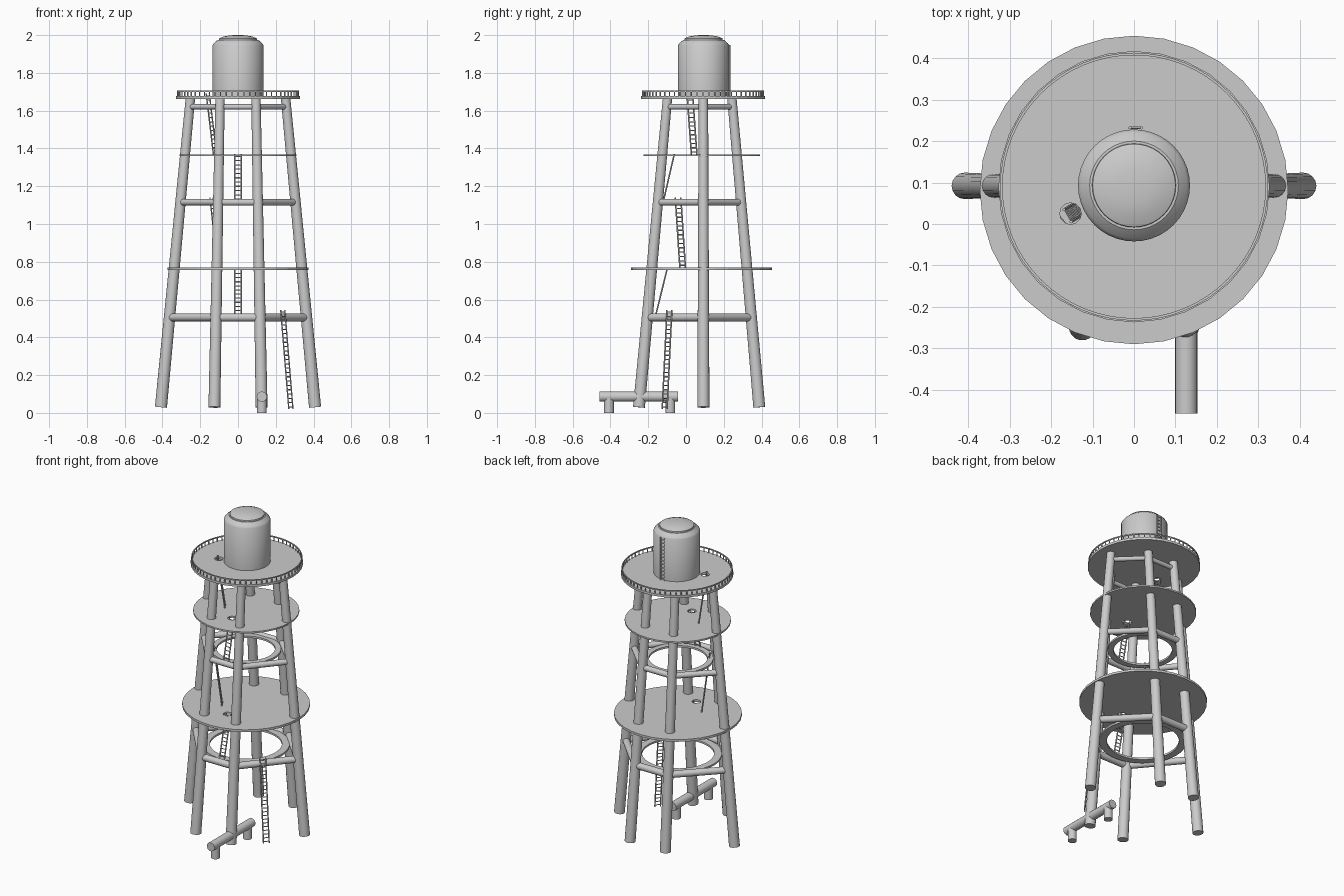
import bpy, bmesh, math
from mathutils import Vector, Matrix

if "Cube" in bpy.data.objects:
    bpy.data.objects.remove(bpy.data.objects["Cube"])

CY = 0.085  # tower axis in y


def make(name, bm, smooth=True):
    bmesh.ops.recalc_face_normals(bm, faces=bm.faces)
    me = bpy.data.meshes.new(name)
    bm.to_mesh(me)
    bm.free()
    ob = bpy.data.objects.new(name, me)
    bpy.context.collection.objects.link(ob)
    if smooth:
        bpy.ops.object.select_all(action='DESELECT')
        ob.select_set(True)
        bpy.context.view_layer.objects.active = ob
        bpy.ops.object.shade_smooth_by_angle(angle=math.radians(35))
    return ob


def tube(bm, a, b, r1, r2=None, n=16):
    a, b = Vector(a), Vector(b)
    d = b - a
    m = Matrix.Translation((a + b) / 2) @ d.to_track_quat('Z', 'Y').to_matrix().to_4x4()
    bmesh.ops.create_cone(bm, cap_ends=True, segments=n, radius1=r1,
                          radius2=r1 if r2 is None else r2, depth=d.length, matrix=m)


def lathe(name, profile, n, center, closed=False):
    bm = bmesh.new()
    rings = []
    for r, z in profile:
        if r == 0:
            rings.append([bm.verts.new((center[0], center[1], z))] * n)
        else:
            rings.append([bm.verts.new((center[0] + r * math.cos(2 * math.pi * i / n),
                                        center[1] + r * math.sin(2 * math.pi * i / n), z))
                          for i in range(n)])
    pairs = list(zip(rings, rings[1:])) + ([(rings[-1], rings[0])] if closed else [])
    for p, q in pairs:
        for i in range(n):
            j = (i + 1) % n
            bm.faces.new(list(dict.fromkeys((p[i], p[j], q[j], q[i]))))
    return make(name, bm)


def platform(name, r, z0, z1, hole, cy):
    bm = bmesh.new()
    tube(bm, (0, cy, z0), (0, cy, z1), r, n=32)
    ob = make(name, bm, False)
    bm = bmesh.new()
    tube(bm, (*hole, z0 - 0.05), (*hole, z1 + 0.05), 0.026, n=12)
    cut = make(name + "_cutter", bm, False)
    cut.hide_render = True
    mod = ob.modifiers.new("hatch", 'BOOLEAN')
    mod.operation, mod.object, mod.solver = 'DIFFERENCE', cut, 'EXACT'
    bpy.context.view_layer.objects.active = ob
    bpy.ops.object.modifier_apply(modifier=mod.name)
    bpy.data.objects.remove(cut)


def ladder(name, a, b, side, width=0.034, step=0.022):
    a, b = Vector(a), Vector(b)
    s = Vector(side).normalized() * width / 2
    bm = bmesh.new()
    for k in (-1, 1):
        tube(bm, a + s * k, b + s * k, 0.004, n=6)
    n = int((b - a).length / step)
    for i in range(n):
        p = a.lerp(b, (i + 0.5) / n)
        tube(bm, p - s, p + s, 0.003, n=6)
    make(name, bm)


# Six leaning legs, in order around the tower: foot and head positions
Z0, Z1 = 0.03, 1.665
feet = [(0.408, 0.092), (0.125, 0.388), (-0.125, 0.388),
        (-0.408, 0.092), (-0.125, -0.249), (0.125, -0.249)]
heads = [(0.252, 0.092), (0.095, 0.243), (-0.095, 0.243),
         (-0.252, 0.092), (-0.095, -0.098), (0.095, -0.098)]


def leg_at(i, z):
    return Vector((*feet[i % 6], Z0)).lerp(Vector((*heads[i % 6], Z1)), (z - Z0) / (Z1 - Z0))


for i in range(6):
    bm = bmesh.new()
    tube(bm, leg_at(i, Z0), leg_at(i, Z1), 0.032, 0.025)
    make(f"leg_{i + 1}", bm)

# Horizontal braces between neighbouring legs
for name, z, r in (("lower", 0.505, 0.021), ("middle", 1.115, 0.018), ("upper", 1.62, 0.014)):
    bm = bmesh.new()
    for i in range(6):
        tube(bm, leg_at(i, z), leg_at(i + 1, z), r)
    make(f"{name}_braces", bm)

# Flat walkway rings inside the braces
for name, z, r, w in (("lower", 0.505, 0.255, 0.045), ("middle", 1.115, 0.205, 0.035)):
    lathe(f"{name}_ring", [(r, z - 0.006), (r, z + 0.006), (r - w, z + 0.006), (r - w, z - 0.006)],
          48, (0, 0.08), True)

# Round platforms with ladder hatches
platform("lower_platform", 0.372, 0.757, 0.771, (0, -0.105), 0.082)
platform("middle_platform", 0.309, 1.359, 1.369, (0, -0.06), 0.083)
platform("top_platform", 0.327, 1.662, 1.677, (-0.153, 0.025), 0.09)

# Railing around the top platform
bm = bmesh.new()
for i in range(64):
    t = 2 * math.pi * i / 64
    x, y = 0.32 * math.cos(t), 0.09 + 0.32 * math.sin(t)
    tube(bm, (x, y, 1.675), (x, y, 1.702), 0.0035, n=6)
make("railing_posts", bm)
h, w = 0.0035, 0.003
lathe("railing_handrail", [(0.32 + w, 1.703 - h), (0.32 + w, 1.703 + h),
                           (0.32 - w, 1.703 + h), (0.32 - w, 1.703 - h)], 64, (0, 0.09), True)

# Water tank with stepped lid
lathe("tank", [(0, 1.677), (0.135, 1.677), (0.135, 1.947), (0.128, 1.957), (0.107, 1.975),
               (0.101, 1.975), (0.1, 1.983), (0.075, 1.993), (0.04, 1.999), (0, 2.0)],
      40, (0, 0.093))

# Ladders
ladder("ground_ladder", (0.28, -0.113, 0.02), (0.237, -0.088, 0.545), (0.25, 0.294, 0))
ladder("lower_ladder", (0, -0.162, 0.51), (0, -0.098, 0.77), (1, 0, 0))
ladder("lower_middle_ladder", (-0.1, -0.018, 0.77), (-0.14, -0.042, 1.14), (0.5, -0.87, 0))
ladder("upper_middle_ladder", (0, -0.12, 1.12), (0, -0.062, 1.37), (1, 0, 0))
ladder("upper_ladder", (-0.122, 0.043, 1.369), (-0.16, 0.02, 1.69), (0.5, -0.87, 0))
ladder("tank_ladder", (0.004, 0.232, 1.677), (0.004, 0.232, 1.947), (1, 0, 0), 0.028)

# Ground pipe on two stubs
bm = bmesh.new()
tube(bm, (0.126, -0.457, 0.086), (0.126, -0.042, 0.086), 0.027, n=20)
for y in (-0.408, -0.083):
    tube(bm, (0.126, y, 0), (0.126, y, 0.08), 0.026, n=20)
make("ground_pipe", bm)
